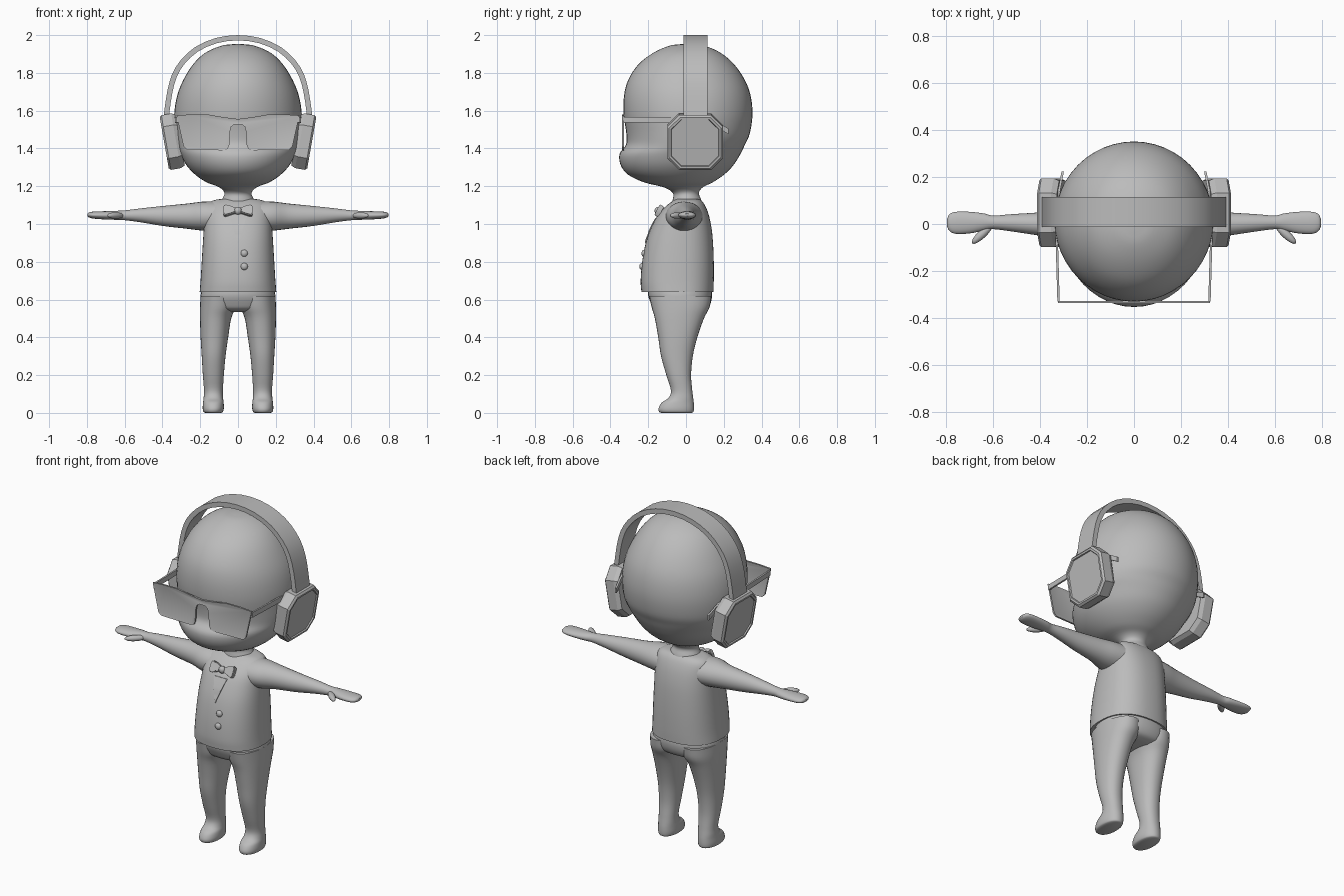
import bpy, bmesh, math
from mathutils import Matrix, Vector

if "Cube" in bpy.data.objects:
    bpy.data.objects.remove(bpy.data.objects["Cube"])

grey = bpy.data.materials.new("plain grey")
grey.diffuse_color = (0.5, 0.5, 0.5, 1)
grey.use_nodes = True
grey.node_tree.nodes["Principled BSDF"].inputs["Base Color"].default_value = grey.diffuse_color


def finish(bm, name, side=1, angle=40):
    """Turn a bmesh into a shaded object; side=-1 mirrors it in x."""
    for v in bm.verts:
        v.co.x *= side
    bmesh.ops.recalc_face_normals(bm, faces=bm.faces)
    me = bpy.data.meshes.new(name)
    bm.to_mesh(me)
    bm.free()
    me.materials.append(grey)
    ob = bpy.data.objects.new(name, me)
    bpy.context.collection.objects.link(ob)
    bpy.ops.object.select_all(action='DESELECT')
    ob.select_set(True)
    bpy.context.view_layer.objects.active = ob
    bpy.ops.object.shade_smooth_by_angle(angle=math.radians(angle))
    return ob


def smooth_rows(rows, steps=4):
    """Catmull-Rom interpolation through rows of numbers."""
    pts = [Vector(r) for r in rows]
    pts = [pts[0] * 2 - pts[1]] + pts + [pts[-1] * 2 - pts[-2]]
    out = []
    for p0, p1, p2, p3 in zip(pts, pts[1:], pts[2:], pts[3:]):
        for k in range(steps):
            t = k / steps
            out.append(0.5 * (2 * p1 + (p2 - p0) * t + (2 * p0 - 5 * p1 + 4 * p2 - p3) * t * t
                              + (3 * p1 - p0 - 3 * p2 + p3) * t ** 3))
    return out + [pts[-2]]


def loft(name, rows, axis='Z', side=1, power=2.0, seg=32):
    """Skin rings given as (position, low a, high a, low b, high b)."""
    bm = bmesh.new()
    rings = []
    for p, a0, a1, b0, b1 in smooth_rows(rows):
        ring = []
        for i in range(seg):
            t = 2 * math.pi * i / seg
            c, s = math.cos(t), math.sin(t)
            a = (a0 + a1) / 2 + (a1 - a0) / 2 * math.copysign(abs(c) ** (2 / power), c)
            b = (b0 + b1) / 2 + (b1 - b0) / 2 * math.copysign(abs(s) ** (2 / power), s)
            ring.append(bm.verts.new((a, b, p) if axis == 'Z' else (p, a, b)))
        rings.append(ring)
    for r, q in zip(rings, rings[1:]):
        for i in range(seg):
            j = (i + 1) % seg
            bm.faces.new((r[i], r[j], q[j], q[i]))
    bm.faces.new(rings[0])
    bm.faces.new(rings[-1])
    return finish(bm, name, side)


def centred(rows):
    """Expand (z, half width, front y, back y) to full ring rows."""
    return [(z, -w, w, f, b) for z, w, f, b in rows]


def slab(outline, y0, y1):
    """Extrude an (x, z) outline between two y values."""
    bm = bmesh.new()
    f = bm.faces.new([bm.verts.new((x, y0, z)) for x, z in outline])
    g = bmesh.ops.extrude_face_region(bm, geom=[f])
    for v in g['geom']:
        if isinstance(v, bmesh.types.BMVert):
            v.co.y = y1
    if not f.is_valid or len(bm.faces) < len(outline) + 2:
        bm.faces.new([v for v in bm.verts if abs(v.co.y - y0) < 1e-6][:len(outline)])
    return bm


def ellipsoid(name, loc, size, rot=0, side=1):
    bm = bmesh.new()
    bmesh.ops.create_uvsphere(bm, u_segments=16, v_segments=10, radius=1,
                              matrix=Matrix.Translation(loc) @ Matrix.Rotation(rot, 4, 'Z')
                              @ Matrix.Diagonal((*size, 1)))
    return finish(bm, name, side, 60)


# Head with a protruding lower face, running down into the neck
loft("head", centred([
    (1.953, .02, -.02, .025), (1.943, .09, -.09, .10), (1.905, .175, -.175, .185),
    (1.845, .238, -.252, .255), (1.765, .288, -.305, .31), (1.68, .322, -.328, .342),
    (1.58, .338, -.33, .352), (1.48, .335, -.316, .338), (1.42, .325, -.318, .312),
    (1.37, .305, -.352, .288), (1.31, .272, -.345, .25), (1.26, .225, -.305, .20),
    (1.22, .165, -.22, .14), (1.195, .10, -.12, .09), (1.165, .072, -.07, .068),
    (1.13, .085, -.07, .08), (1.09, .11, -.08, .09)]), seg=48)

# Waistcoat torso
torso_rows = centred([
    (.64, .203, -.236, .145), (.70, .198, -.24, .147), (.80, .192, -.232, .147),
    (.90, .186, -.213, .143), (.98, .181, -.185, .135), (1.05, .177, -.148, .12),
    (1.10, .165, -.10, .10), (1.125, .13, -.065, .08), (1.135, .07, -.05, .06)])
loft("torso", torso_rows, power=2.4, seg=48)


def front_y(z):
    rows = smooth_rows(torso_rows, 8)
    return min(rows, key=lambda r: abs(r[0] - z))[3]


# Hips
loft("hips", centred([(.66, .19, -.20, .135), (.62, .198, -.20, .138), (.58, .195, -.185, .13),
                      (.55, .17, -.165, .11), (.535, .10, -.12, .07)]), power=2.3)

for s, tag in ((1, "left"), (-1, "right")):
    # Leg with foot pointing forward
    loft(tag + "_leg", [
        (.62, .01, .198, -.195, .135), (.56, .012, .201, -.182, .125), (.50, .036, .201, -.165, .095),
        (.40, .052, .198, -.147, .06), (.30, .066, .192, -.132, .036), (.20, .075, .186, -.104, .027),
        (.12, .08, .18, -.08, .033), (.08, .079, .182, -.092, .038), (.055, .076, .185, -.128, .041),
        (.025, .075, .187, -.145, .042), (.006, .08, .183, -.142, .039), (0, .09, .172, -.13, .03)],
        side=s, power=2.2)

    # Arm stretched sideways with a mitten hand and thumb
    loft(tag + "_arm", [
        (.12, -.11, .09, .96, 1.12), (.19, -.10, .08, .965, 1.118), (.27, -.07, .065, .975, 1.108),
        (.40, -.05, .05, .99, 1.095), (.52, -.032, .042, 1.01, 1.082), (.60, -.022, .036, 1.02, 1.072),
        (.64, -.028, .045, 1.022, 1.07), (.70, -.04, .052, 1.024, 1.068), (.76, -.042, .052, 1.028, 1.066),
        (.787, -.03, .042, 1.034, 1.062), (.797, -.012, .022, 1.042, 1.055)],
        axis='X', side=s, seg=24)
    ellipsoid(tag + "_thumb", (.648, -.043, 1.045), (.058, .018, .017), math.radians(-43), s)

    # Octagonal ear cup with inset outer face, leaning outward at the top
    bm = bmesh.new()
    k, r = .085, .147
    octagon = [(r, k), (k, r), (-k, r), (-r, k), (-r, -k), (-k, -r), (k, -r), (r, -k)]
    rings = [[bm.verts.new((x, y * f, z * f)) for y, z in octagon]
             for x, f in ((-.043, .93), (-.02, 1), (.033, 1), (.043, .93), (.043, .86), (.036, .84))]
    for a, b in zip(rings, rings[1:]):
        for i in range(8):
            bm.faces.new((a[i], a[i - 1], b[i - 1], b[i]))
    bm.faces.new(rings[0])
    bm.faces.new(rings[-1])
    bm.transform(Matrix.Translation((.348, .048, 1.437)) @ Matrix.Rotation(math.radians(10), 4, 'Y'))
    finish(bm, tag + "_ear_cup", s, 15)

    # Spectacle arm running back over the ear
    bm = bmesh.new()
    path = [(.322, -.33, 1.552), (.33, -.05, 1.55), (.332, .08, 1.548), (.318, .15, 1.535), (.304, .225, 1.49)]
    rings = [[bm.verts.new((x + dx, y, z + dz)) for dx, dz in
              ((-.005, -.015), (.005, -.015), (.005, .015), (-.005, .015))] for x, y, z in path]
    for a, b in zip(rings, rings[1:]):
        for i in range(4):
            bm.faces.new((a[i], a[i - 1], b[i - 1], b[i]))
    bm.faces.new(rings[0])
    bm.faces.new(rings[-1])
    finish(bm, tag + "_spectacle_arm", s, 30)

# Headphone band: flat strip along an arch
half = [(.398, 1.54), (.39, 1.60), (.375, 1.70), (.35, 1.79), (.305, 1.865),
        (.228, 1.936), (.12, 1.984)]
arch = smooth_rows(half + [(0, 2.0)] + [(-x, z) for x, z in reversed(half)], 2)
bm = bmesh.new()
rings = []
for i, p in enumerate(arch):
    t = (arch[min(i + 1, len(arch) - 1)] - arch[max(i - 1, 0)]).normalized()
    q = p + Vector((-t.y, t.x)) * .028
    rings.append([bm.verts.new((c.x, y, c.y)) for c, y in ((p, -.012), (p, .115), (q, .115), (q, -.012))])
for a, b in zip(rings, rings[1:]):
    for i in range(4):
        bm.faces.new((a[i], a[i - 1], b[i - 1], b[i]))
bm.faces.new(rings[0])
bm.faces.new(rings[-1])
finish(bm, "headphone_band", 1, 35)

# Spectacle front: one thin plate with the lens area set back inside a rim
half = [(.02, 1.528), (.036, 1.515), (.042, 1.49), (.046, 1.42), (.055, 1.397), (.075, 1.39),
        (.27, 1.393), (.288, 1.41), (.325, 1.575), (.25, 1.58), (.16, 1.58), (.08, 1.566)]
bm = slab(half + [(0, 1.556)] + [(-x, z) for x, z in reversed(half)], -.338, -.328)
bmesh.ops.recalc_face_normals(bm, faces=bm.faces)
fronts = [f for f in bm.faces if abs(f.normal.y) > .9]
bmesh.ops.inset_region(bm, faces=fronts, thickness=.007, depth=-.002)
finish(bm, "spectacle_front", 1, 20)

# Shirt opening: thin triangle following the chest
bm = bmesh.new()
rows = []
for i in range(9):
    z = .90 + .13 * i / 8
    w = .002 + .04 * i / 8
    y = front_y(z) - .005
    rows.append([bm.verts.new((x, y + d, z)) for x, d in ((-w, 0), (w, 0), (w, .008), (-w, .008))])
for a, b in zip(rows, rows[1:]):
    for i in range(4):
        bm.faces.new((a[i], a[i - 1], b[i - 1], b[i]))
bm.faces.new(rows[0])
bm.faces.new(rows[-1])
finish(bm, "shirt_opening", 1, 30)

# Bow tie: pinched plate with a round knot, leaning with the chest
wing = [(.015, .014), (.045, .028), (.07, .033), (.078, .02), (.078, -.02), (.07, -.033),
        (.045, -.026), (.015, -.014)]
bm = slab(wing + [(-x, z) for x, z in reversed(wing)], -.013, .013)
bmesh.ops.bevel(bm, geom=bm.edges[:], offset=.004, segments=2, affect='EDGES')
bm.transform(Matrix.Translation((0, front_y(1.07) - .012, 1.07)) @ Matrix.Rotation(math.radians(-28), 4, 'X'))
finish(bm, "bow_tie", 1, 50)
ellipsoid("bow_knot", (0, front_y(1.07) - .018, 1.07), (.02, .018, .021))

# Waistcoat buttons
for i, z in enumerate((.845, .775)):
    ellipsoid("button_%d" % (i + 1), (.033, front_y(z) + .002, z), (.019, .014, .019))
